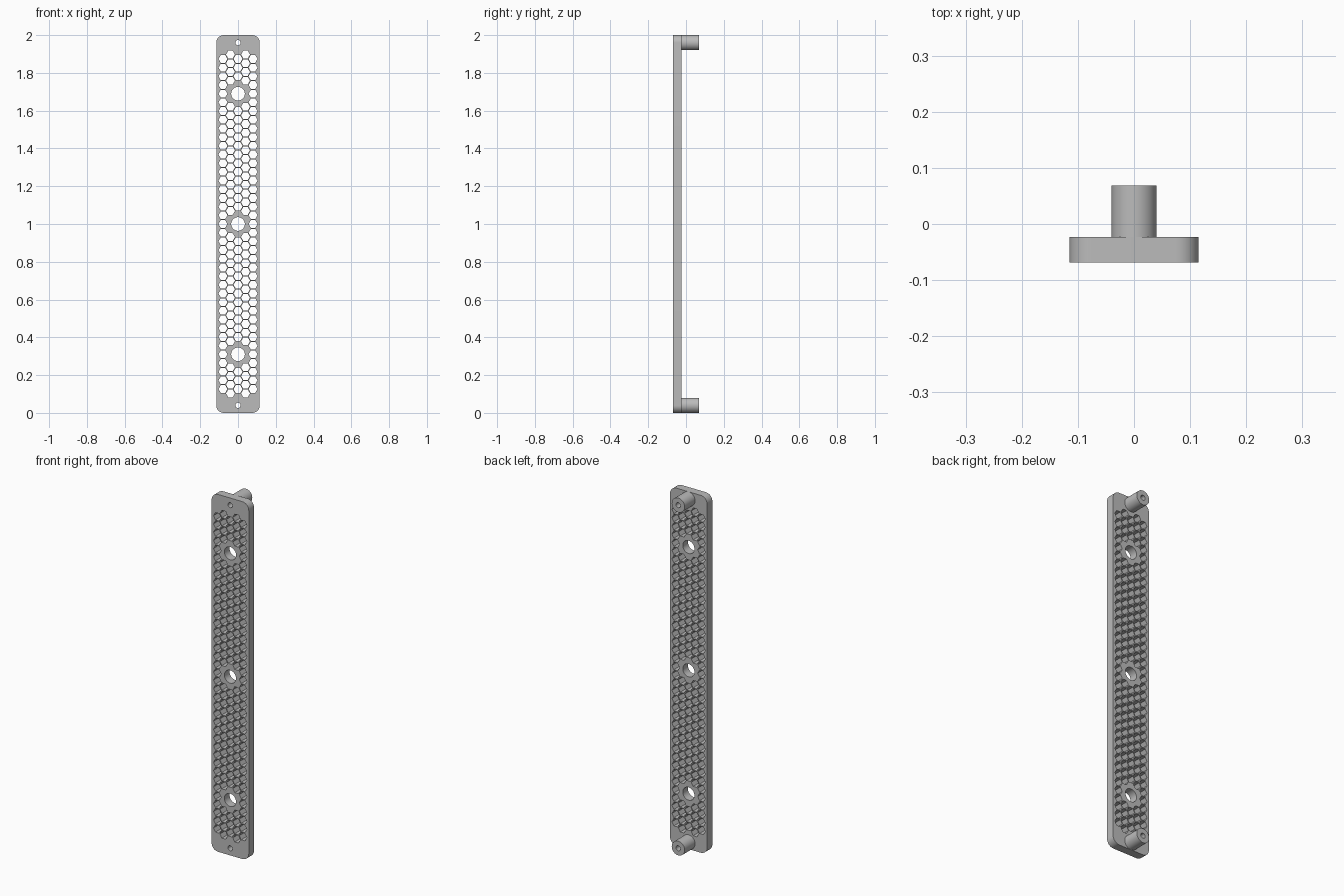
import bpy, bmesh, math
from mathutils import Matrix

cube = bpy.data.objects.get("Cube")
if cube:
    bpy.data.objects.remove(cube, do_unlink=True)

HALF_W, HEIGHT, CORNER = 0.115, 2.0, 0.04
BACK, PLATE_BACK, FRONT = 0.069, -0.023, -0.069
PITCH = 0.046                      # vertical honeycomb spacing
COLUMN = PITCH * math.sqrt(3) / 2  # horizontal honeycomb spacing
HEX_R = 0.0235
PORTS = [1 + k * 15 * PITCH for k in (-1, 0, 1)]
SCREWS = {"lower": 0.04, "upper": HEIGHT - 0.04}

grey = bpy.data.materials.new("plain grey")
grey.use_nodes = True
colour = (0.5, 0.5, 0.5, 1)
grey.diffuse_color = colour
grey.node_tree.nodes["Principled BSDF"].inputs["Base Color"].default_value = colour


def ring(x, z, radius, sides):
    """Regular outline; six sides gives a flat-topped hexagon."""
    step = 2 * math.pi / sides
    return [(x + radius * math.cos(i * step), z + radius * math.sin(i * step))
            for i in range(sides)]


def rounded_outline():
    pts = []
    for q, (sx, sz) in enumerate([(1, 1), (-1, 1), (-1, -1), (1, -1)]):
        cx = sx * (HALF_W - CORNER)
        cz = HEIGHT / 2 + sz * (HEIGHT / 2 - CORNER)
        for i in range(13):
            a = (q + i / 12) * math.pi / 2
            pts.append((cx + CORNER * math.cos(a), cz + CORNER * math.sin(a)))
    return pts


def extruded(name, loops, y0, y1):
    """Solid from an outline with holes, spanning y0 to y1."""
    curve = bpy.data.curves.new(name + "_profile", "CURVE")
    curve.dimensions = "2D"
    curve.fill_mode = "BOTH"
    curve.extrude = (y1 - y0) / 2
    for pts in loops:
        spline = curve.splines.new("POLY")
        spline.points.add(len(pts) - 1)
        for p, (x, z) in zip(spline.points, pts):
            p.co = (x, z, 0, 1)
        spline.use_cyclic_u = True
    helper = bpy.data.objects.new(name + "_profile", curve)
    bpy.context.collection.objects.link(helper)
    bpy.context.view_layer.update()
    deps = bpy.context.evaluated_depsgraph_get()
    mesh = bpy.data.meshes.new_from_object(helper.evaluated_get(deps))
    bpy.data.objects.remove(helper, do_unlink=True)

    # Weld caps to walls and stand the solid upright
    bm = bmesh.new()
    bm.from_mesh(mesh)
    bmesh.ops.remove_doubles(bm, verts=bm.verts, dist=1e-5)
    bm.transform(Matrix.Translation((0, (y0 + y1) / 2, 0))
                 @ Matrix.Rotation(math.pi / 2, 4, "X"))
    bmesh.ops.recalc_face_normals(bm, faces=bm.faces)
    bm.to_mesh(mesh)
    bm.free()
    mesh.materials.clear()
    mesh.materials.append(grey)
    obj = bpy.data.objects.new(name, mesh)
    bpy.context.collection.objects.link(obj)
    bpy.ops.object.select_all(action="DESELECT")
    obj.select_set(True)
    bpy.context.view_layer.objects.active = obj
    bpy.ops.object.shade_smooth_by_angle(angle=math.radians(35))
    return obj


# Perforated plate: honeycomb, three round ports, two screw holes
loops = [rounded_outline()]
for col in range(-2, 3):
    rows = 40 if col % 2 else 39
    for row in range(rows):
        x, z = col * COLUMN, 1 + (row - (rows - 1) / 2) * PITCH
        if all(math.hypot(x, z - port) > 1.2 * PITCH for port in PORTS):
            loops.append(ring(x, z, HEX_R, 6))
loops += [ring(0, z, 0.036, 48) for z in PORTS]
loops += [ring(0, z, 0.014, 24) for z in SCREWS.values()]
extruded("perforated_plate", loops, FRONT, PLATE_BACK)

# Hollow standoffs behind the screw holes
for side, z in SCREWS.items():
    extruded(side + "_standoff", [ring(0, z, 0.04, 48), ring(0, z, 0.014, 24)],
             PLATE_BACK, BACK)
